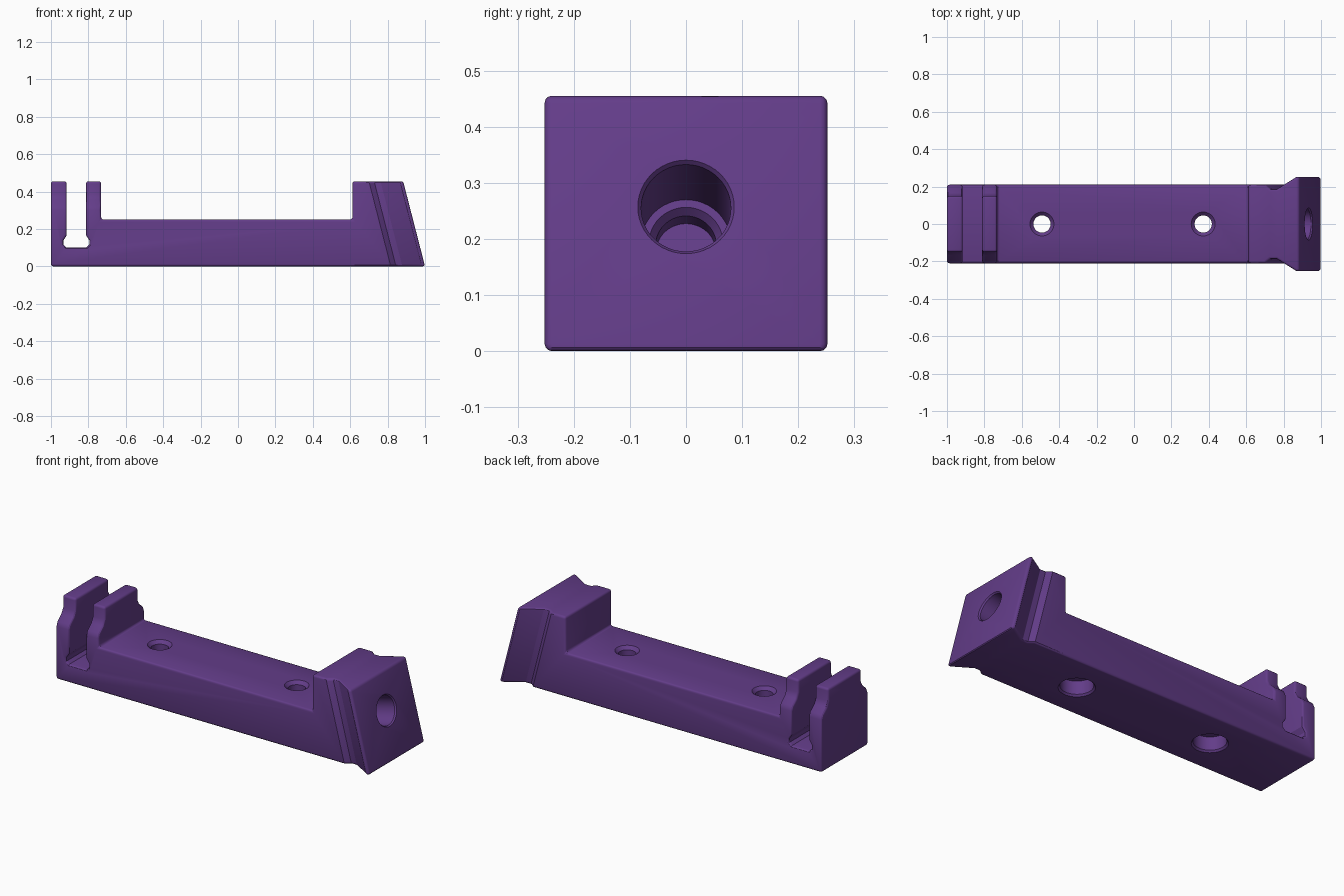
import bpy, bmesh, math
from mathutils import Vector

if "Cube" in bpy.data.objects:
    bpy.data.objects.remove(bpy.data.objects["Cube"])

purple = bpy.data.materials.new("purple plastic")
purple.diffuse_color = (0.125, 0.046, 0.25, 1)
purple.use_nodes = True
purple.node_tree.nodes["Principled BSDF"].inputs["Base Color"].default_value = purple.diffuse_color

H = 0.455            # overall height
SHEAR = 0.257        # lean of the end face


def to_object(name, bm):
    bmesh.ops.recalc_face_normals(bm, faces=bm.faces)
    me = bpy.data.meshes.new(name)
    bm.to_mesh(me)
    bm.free()
    me.materials.append(purple)
    ob = bpy.data.objects.new(name, me)
    bpy.context.collection.objects.link(ob)
    return ob


def prism(name, pts, place, lo, hi):
    """Extrude a 2D outline between lo and hi; place maps (a, b, depth) to xyz."""
    bm = bmesh.new()
    a = [bm.verts.new(place(u, v, lo)) for u, v in pts]
    b = [bm.verts.new(place(u, v, hi)) for u, v in pts]
    bm.faces.new(a)
    bm.faces.new(b[::-1])
    for i in range(len(pts)):
        j = (i + 1) % len(pts)
        bm.faces.new((a[j], a[i], b[i], b[j]))
    return to_object(name, bm)


def lathe(name, profile, origin, axis, n=48):
    """Closed round solid from (distance, radius) steps along an axis."""
    bm = bmesh.new()
    q = Vector(axis).to_track_quat('Z', 'Y')
    rings = []
    for d, r in profile:
        rings.append([bm.verts.new(Vector(origin) + q @ Vector(
            (r * math.cos(2 * math.pi * k / n), r * math.sin(2 * math.pi * k / n), d)))
            for k in range(n)])
    bm.faces.new(rings[0])
    bm.faces.new(rings[-1])
    for p, s in zip(rings, rings[1:]):
        for k in range(n):
            m = (k + 1) % n
            bm.faces.new((p[k], p[m], s[m], s[k]))
    return to_object(name, bm)


def activate(ob):
    bpy.ops.object.select_all(action='DESELECT')
    ob.select_set(True)
    bpy.context.view_layer.objects.active = ob


def carve(ob, cutter):
    activate(ob)
    m = ob.modifiers.new("carve", 'BOOLEAN')
    m.operation, m.solver, m.object = 'DIFFERENCE', 'EXACT', cutter
    bpy.ops.object.modifier_apply(modifier=m.name)
    bpy.data.objects.remove(cutter, do_unlink=True)


# Body: side outline with clip slot, raised end and leaning end face
outline = [(-1, 0), (0.883 + SHEAR * H, 0), (0.883, H), (0.612, H), (0.612, 0.25),
           (-0.732, 0.25), (-0.732, H), (-0.812, H), (-0.812, 0.165),
           (-0.794, 0.138), (-0.794, 0.117), (-0.809, 0.102), (-0.919, 0.102),
           (-0.934, 0.117), (-0.934, 0.138), (-0.916, 0.165), (-0.916, H), (-1, H)]
body = prism("clip_bar", outline, lambda x, z, y: (x, y, z), -0.252, 0.252)

# Trim the sides, leaving a slanted groove and the flared end
side = [(-1.5, 0.21), (0.70, 0.21), (0.728, 0.187), (0.762, 0.187), (0.898, 0.272), (0.898, 0.4), (-1.5, 0.4)]
# Narrowed necks of the clip arms
neck = [(0.3, 0.29), (0.212, 0.295), (0.2, 0.325), (0.166, 0.355), (0.15, 0.385), (0.15, 0.6), (0.3, 0.6)]
for s in (-1, 1):
    carve(body, prism("side_cutter", [(x, s * y) for x, y in side],
                      lambda x, y, z: (x + SHEAR * (H - z), y, z), -0.1, 0.6))
    carve(body, prism("neck_cutter", [(s * y, z) for y, z in neck],
                      lambda y, z, x: (x, y, z), -1.1, -0.7))

# Vertical screw holes: recess below, narrow bore, chamfered mouth
screw = [(-0.05, 0.093), (0, 0.093), (0.01, 0.084), (0.085, 0.084), (0.085, 0.046),
         (0.232, 0.046), (0.25, 0.064), (0.3, 0.064)]
for x in (-0.492, 0.37):
    carve(body, lathe("screw_cutter", screw, (x, 0, 0), (0, 0, 1)))

# Stepped blind hole square to the leaning end face
zc = 0.257
xc = 0.883 + SHEAR * (H - zc)
bore = [(-0.1, 0.086), (0, 0.086), (0.008, 0.08), (0.26, 0.08), (0.26, 0.066),
        (0.275, 0.054), (0.33, 0.054)]
carve(body, lathe("end_hole_cutter", bore, (xc, 0, zc), (-1, 0, -SHEAR)))

# Soft edges everywhere except the holes
bm = bmesh.new()
bm.from_mesh(body.data)
edges = [e for e in bm.edges if len(e.link_faces) == 2
         and e.calc_face_angle(0) > math.radians(50)
         and max(abs(v.co.y) for v in e.verts) > 0.1]
bmesh.ops.bevel(bm, geom=edges, offset=0.013, offset_type='OFFSET', segments=3,
                profile=0.5, affect='EDGES', clamp_overlap=False)
bm.to_mesh(body.data)
bm.free()

activate(body)
bpy.ops.object.shade_smooth_by_angle(angle=math.radians(30))
